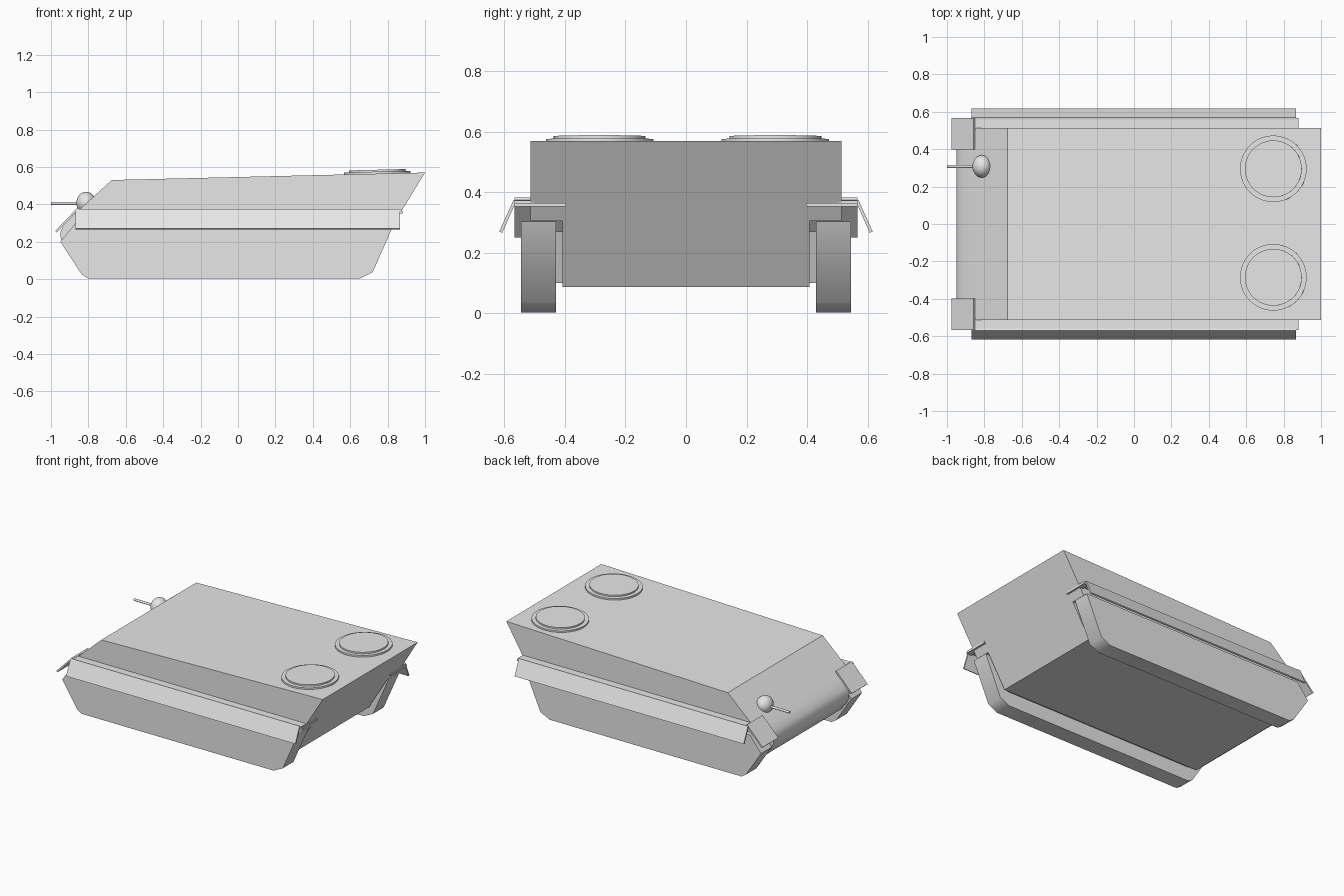
import bpy, bmesh, math
from mathutils import Vector

if "Cube" in bpy.data.objects:
    bpy.data.objects.remove(bpy.data.objects["Cube"])

GREY = (0.8, 0.8, 0.8, 1)
grey = bpy.data.materials.new("plain grey")
grey.use_nodes = True
grey.diffuse_color = GREY
grey.node_tree.nodes["Principled BSDF"].inputs["Base Color"].default_value = GREY


def select(ob):
    bpy.ops.object.select_all(action='DESELECT')
    bpy.context.view_layer.objects.active = ob
    ob.select_set(True)


def smooth(ob, degrees=30):
    select(ob)
    bpy.ops.object.shade_smooth_by_angle(angle=math.radians(degrees))


def prism(name, profile, lo, hi, axis="y"):
    """Extrude a closed side (x, z) or end (y, z) profile from lo to hi."""
    bm = bmesh.new()
    place = (lambda p: (p[0], lo, p[1])) if axis == "y" else (lambda p: (lo, p[0], p[1]))
    face = bm.faces.new([bm.verts.new(place(p)) for p in profile])
    new = bmesh.ops.extrude_face_region(bm, geom=[face])["geom"]
    step = Vector((0, hi - lo, 0) if axis == "y" else (hi - lo, 0, 0))
    bmesh.ops.translate(bm, vec=step, verts=[v for v in new if isinstance(v, bmesh.types.BMVert)])
    bmesh.ops.recalc_face_normals(bm, faces=bm.faces)
    mesh = bpy.data.meshes.new(name)
    bm.to_mesh(mesh)
    bm.free()
    mesh.materials.append(grey)
    ob = bpy.data.objects.new(name, mesh)
    bpy.context.collection.objects.link(ob)
    return ob


def finish(ob, name):
    ob.name = name
    ob.data.materials.append(grey)
    smooth(ob)
    return ob


# Hull: wide upper body with a rounded nose, sides cut away for the tracks
hull = prism("hull", [(-0.675, 0.53), (1, 0.57), (0.705, 0.087), (-0.845, 0.087),
                      (-0.885, 0.12), (-0.925, 0.17), (-0.947, 0.215),
                      (-0.95, 0.25), (-0.935, 0.285), (-0.905, 0.32)], -0.513, 0.513)
for side in (-1, 1):
    cutter = prism("track_recess_cutter",
                   [(-1.2, -0.1), (1.2, -0.1), (1.2, 0.305), (-0.85, 0.305),
                    (-0.85, 0.36), (-1.2, 0.36)], side * 0.408, side * 0.8)
    cutter.hide_render = True
    mod = hull.modifiers.new("recess", 'BOOLEAN')
    mod.operation = 'DIFFERENCE'
    mod.object = cutter
    select(hull)
    bpy.ops.object.modifier_apply(modifier=mod.name)
    bpy.data.objects.remove(cutter)
smooth(hull)

TRACK = [(-0.95, 0.2), (-0.835, 0.025), (-0.8, 0.003), (0.65, 0.003), (0.72, 0.037),
         (0.838, 0.304), (-0.865, 0.304)]
INNER = [(-0.9, 0.2), (-0.8, 0.1), (0.66, 0.1), (0.73, 0.27), (-0.85, 0.27)]

for side, word in ((-1, "right"), (1, "left")):
    # Running gear
    track = prism(word + "_track", TRACK, side * 0.43, side * 0.545)
    smooth(track, 45)
    prism(word + "_track_inner_plate", INNER, side * 0.4, side * 0.432)
    # Fender shelf and its slanted skirt
    prism(word + "_fender", [(side * 0.5, 0.36), (side * 0.567, 0.36),
                             (side * 0.567, 0.372), (side * 0.5, 0.372)], -0.855, 0.875, "x")
    prism(word + "_skirt", [(side * 0.56, 0.372), (side * 0.57, 0.374),
                            (side * 0.617, 0.27), (side * 0.607, 0.266)], -0.868, 0.865, "x")
    # Mud flaps
    prism(word + "_front_flap", [(-0.85, 0.374), (-0.858, 0.382), (-0.977, 0.258),
                                 (-0.969, 0.25)], side * 0.397, side * 0.567)
    prism(word + "_rear_flap", [(0.84, 0.352), (0.88, 0.352), (0.88, 0.365),
                                (0.84, 0.365)], side * 0.397, side * 0.567)
    # Roof hatches, tilted with the roof
    y = side * 0.29 + 0.005
    for part, radius, z, depth in (("rim", 0.178, 0.565, 0.02), ("lid", 0.152, 0.574, 0.022)):
        bpy.ops.mesh.primitive_cylinder_add(vertices=48, radius=radius, depth=depth,
                                            location=(0.745, y, z),
                                            rotation=(0, -math.atan(0.024), 0))
        finish(bpy.context.object, word + "_hatch_" + part)

# Ball mount and gun in the sloped front
bpy.ops.mesh.primitive_uv_sphere_add(segments=32, ring_count=16, radius=0.056,
                                     location=(-0.812, 0.308, 0.408))
ball = finish(bpy.context.object, "gun_ball")
ball.scale = (0.93, 0.93, 1.05)
ball.scale.y = 1.07
bpy.ops.mesh.primitive_cylinder_add(vertices=16, radius=0.008, depth=0.19,
                                    location=(-0.905, 0.308, 0.405),
                                    rotation=(0, math.pi / 2, 0))
finish(bpy.context.object, "gun_barrel")
